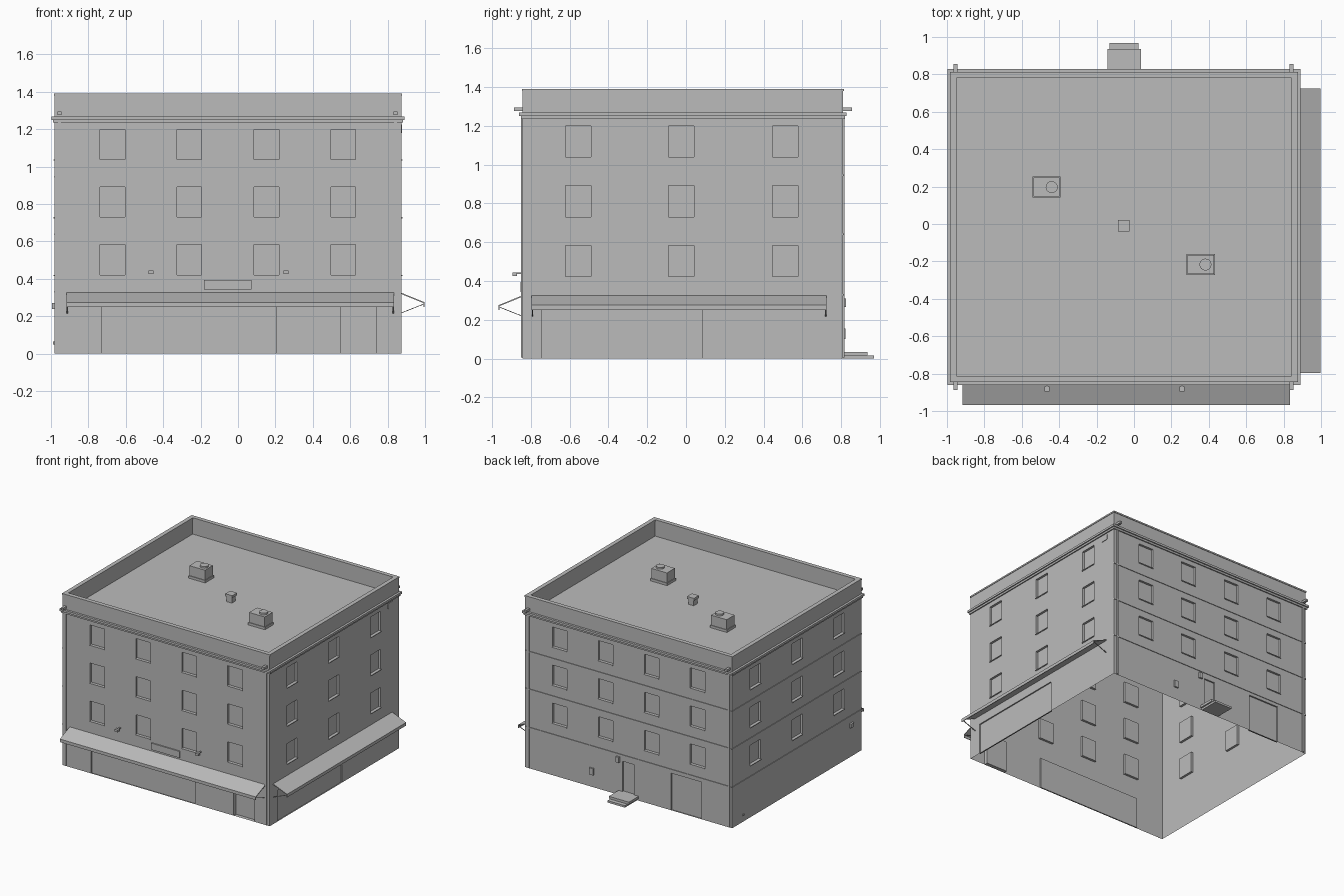
import bpy, bmesh
from mathutils import Vector, Matrix

cube = bpy.data.objects.get("Cube")
if cube:
    bpy.data.objects.remove(cube, do_unlink=True)

grey = bpy.data.materials.new("plain_grey")
grey.use_nodes = True
grey.diffuse_color = (0.5, 0.5, 0.5, 1)
grey.node_tree.nodes["Principled BSDF"].inputs["Base Color"].default_value = (0.5, 0.5, 0.5, 1)

X0, X1, Y0, Y1 = -0.98, 0.873, -0.842, 0.81
ROOF, TOP = 1.255, 1.39

# Each wall maps (along, up, outward) to world space
WALLS = {
    "front": lambda u, v, d: Vector((u, Y0 - d, v)),
    "right": lambda u, v, d: Vector((X1 + d, u, v)),
    "back": lambda u, v, d: Vector((u, Y1 + d, v)),
    "left": lambda u, v, d: Vector((X0 - d, u, v)),
}


def finish(name, bm, fix=True):
    if fix:
        bmesh.ops.recalc_face_normals(bm, faces=bm.faces[:])
    mesh = bpy.data.meshes.new(name)
    bm.to_mesh(mesh)
    bm.free()
    mesh.materials.append(grey)
    obj = bpy.data.objects.new(name, mesh)
    bpy.context.scene.collection.objects.link(obj)


def add_box(bm, a, b):
    a, b = Vector(a), Vector(b)
    size = Vector([abs(c) for c in b - a])
    bmesh.ops.create_cube(bm, size=1, matrix=Matrix.Translation((a + b) / 2) @ Matrix.Diagonal(size).to_4x4())


def boxes(name, pairs):
    bm = bmesh.new()
    for a, b in pairs:
        add_box(bm, a, b)
    finish(name, bm)


def wall_boxes(name, wall, specs):
    """Boxes fixed to a wall: (u0, u1, v0, v1, d0, d1)."""
    p = WALLS[wall]
    boxes(name, [(p(u0, v0, d0), p(u1, v1, d1)) for u0, u1, v0, v1, d0, d1 in specs])


def prism(name, wall, profile, u0, u1):
    """Extrude an (outward, up) profile along a wall."""
    p = WALLS[wall]
    bm = bmesh.new()
    a, b = [[bm.verts.new(p(u, v, d)) for d, v in profile] for u in (u0, u1)]
    bm.faces.new(a)
    bm.faces.new(b[::-1])
    n = len(profile)
    for i in range(n):
        j = (i + 1) % n
        bm.faces.new((a[i], a[j], b[j], b[i]))
    finish(name, bm)


def wall_sheet(name, wall, u0, u1, height, openings):
    """Thin wall with recessed rectangles: (u0, u1, v0, v1, depth)."""
    p = WALLS[wall]
    us = sorted({u0, u1, *[u for o in openings for u in o[:2]]})
    vs = sorted({0, height, *[v for o in openings for v in o[2:4]]})
    bm = bmesh.new()
    grid = [[bm.verts.new(p(u, v, 0)) for v in vs] for u in us]
    groups = {}
    for i in range(len(us) - 1):
        for k in range(len(vs) - 1):
            quad = [grid[i][k], grid[i + 1][k], grid[i + 1][k + 1], grid[i][k + 1]]
            face = bm.faces.new(quad if wall in ("front", "right") else quad[::-1])
            for o in openings:
                if o[0] <= us[i] < o[1] and o[2] <= vs[k] < o[3]:
                    groups.setdefault(o, []).append(face)
    for o, faces in groups.items():
        geom = bmesh.ops.extrude_face_region(bm, geom=faces)["geom"]
        verts = [g for g in geom if isinstance(g, bmesh.types.BMVert)]
        bmesh.ops.translate(bm, verts=verts, vec=p(0, 0, -o[4]) - p(0, 0, 0))
        bmesh.ops.delete(bm, geom=faces, context='FACES')
    finish(name, bm, fix=False)


# Walls with rows of recessed windows, shop fronts and doors
WIDE = [-0.671, -0.26, 0.152, 0.563]
DEEP = [-0.555, -0.024, 0.512]
SILLS = [0.422, 0.73, 1.038]
EXTRA = {
    "front": [(-0.727, 0.203, 0, 0.25, 0.01), (0.55, 0.738, 0, 0.25, 0.03)],
    "right": [(-0.742, 0.083, 0, 0.25, 0.01)],
    "back": [(-0.1, 0.0, 0.035, 0.28, 0.012), (-0.708, -0.435, 0, 0.3, 0.012)],
    "left": [],
}
for wall in WALLS:
    along = wall in ("front", "back")
    centres = WIDE if along else DEEP
    ends = (X0, X1) if along else (Y0, Y1)
    windows = [(c - 0.066, c + 0.066, s, s + 0.161, 0.018) for c in centres for s in SILLS]
    wall_sheet(wall + "_wall", wall, *ends, 1.25, windows + EXTRA[wall])
    wall_boxes(wall + "_window_sills", wall,
               [(c - 0.066, c + 0.066, s - 0.006, s, -0.018, 0.007) for c in centres for s in SILLS])
    if wall in ("back", "left"):
        wall_boxes(wall + "_belt_courses", wall,
                   [(*ends, z - 0.004, z + 0.004, 0, 0.005) for z in (0.33, 0.64, 0.945)])


def ring(name, z0, z1, out, inner):
    """Rectangular band around the building, from outside offset to inside offset."""
    a, b, c, d = X0 - out, X1 + out, Y0 - out, Y1 + out
    w = out + inner
    boxes(name, [((a, c, z0), (b, c + w, z1)), ((a, d - w, z0), (b, d, z1)),
                 ((a, c + w, z0), (a + w, d - w, z1)), ((b - w, c + w, z0), (b, d - w, z1))])


# Roof, parapet and cornice
ring("parapet", 1.25, TOP - 0.012, 0, 0.025)
ring("parapet_coping", TOP - 0.012, TOP, 0.004, 0.03)
ring("cornice_upper", 1.25, 1.267, 0.018, 0)
ring("cornice_lower", 1.235, 1.25, 0.009, 0)
boxes("roof_deck", [((X0 + 0.01, Y0 + 0.01, ROOF - 0.006), (X1 - 0.01, Y1 - 0.01, ROOF))])

# Rooftop equipment
for side, x, y, fx in (("left", -0.468, 0.197, 0.028), ("right", 0.357, -0.217, 0.025)):
    bm = bmesh.new()
    add_box(bm, (x - 0.075, y - 0.056, ROOF), (x + 0.075, y + 0.056, ROOF + 0.02))
    add_box(bm, (x - 0.07, y - 0.051, ROOF + 0.02), (x + 0.07, y + 0.051, ROOF + 0.1))
    bmesh.ops.create_cone(bm, cap_ends=True, segments=16, radius1=0.032, radius2=0.032, depth=0.014,
                          matrix=Matrix.Translation((x + fx, y, ROOF + 0.107)))
    finish(side + "_roof_unit", bm)
boxes("roof_vent", [((-0.078, -0.033, ROOF), (-0.032, 0.013, ROOF + 0.045)),
                    ((-0.086, -0.041, ROOF + 0.045), (-0.024, 0.021, ROOF + 0.065))])

# Awnings with a valance and end struts
SHEET = [(0, 0.326), (0.125, 0.275), (0.125, 0.25), (0.12, 0.25), (0.12, 0.27), (0, 0.319)]
STRUT = [(0, 0.22), (0.122, 0.268), (0.122, 0.264), (0, 0.216)]
for wall, u0, u1 in (("front", -0.918, 0.835), ("right", -0.797, 0.725)):
    prism(wall + "_awning", wall, SHEET, u0, u1)
    for i, u in enumerate((u0 + 0.002, u1 - 0.008)):
        prism(f"{wall}_awning_strut_{i + 1}", wall, STRUT, u, u + 0.006)

# Downspouts and roof drains at the corners
for wall in ("front", "back"):
    corners = (-0.955, 0.842)
    wall_boxes(wall + "_downspouts", wall, [(x - 0.008, x + 0.008, 0.005, 1.235, 0, 0.008) for x in corners])
    wall_boxes(wall + "_roof_drains", wall, [(x - 0.01, x + 0.01, 1.277, 1.295, 0, 0.045) for x in corners])

# Front sign board and lamps
wall_boxes("sign_board", "front", [(-0.182, 0.072, 0.342, 0.395, 0, 0.01)])
for side, x in (("left", 0.257), ("right", -0.465)):
    wall_boxes(side + "_wall_lamp", "front", [(x - 0.005, x + 0.005, 0.435, 0.443, 0, 0.028),
                                              (x - 0.014, x + 0.014, 0.426, 0.444, 0.028, 0.053)])

# Rear stoop, vents and side boxes
wall_boxes("rear_stoop", "back", [(-0.143, 0.037, 0.016, 0.035, 0, 0.125),
                                  (-0.13, 0.025, 0, 0.016, 0, 0.158)])
wall_boxes("rear_meter_box", "back", [(0.257, 0.293, 0.1, 0.155, 0, 0.012)])
wall_boxes("rear_door_lamp", "back", [(0.025, 0.055, 0.265, 0.31, 0, 0.015)])
wall_boxes("left_wall_vent", "left", [(-0.73, -0.69, 0.24, 0.272, 0, 0.015)])
wall_boxes("left_wall_tap", "left", [(0.665, 0.68, 0.05, 0.065, 0, 0.008)])

# Vent plate with clipped corners
bm = bmesh.new()
add_box(bm, WALLS["right"](0.667, 1.18, 0), WALLS["right"](0.737, 1.225, 0.005))
outward = [e for e in bm.edges if abs(e.verts[0].co.x - e.verts[1].co.x) > 0.001]
bmesh.ops.bevel(bm, geom=outward, offset=0.01, segments=2, profile=0.5, affect='EDGES')
finish("right_wall_vent", bm)
